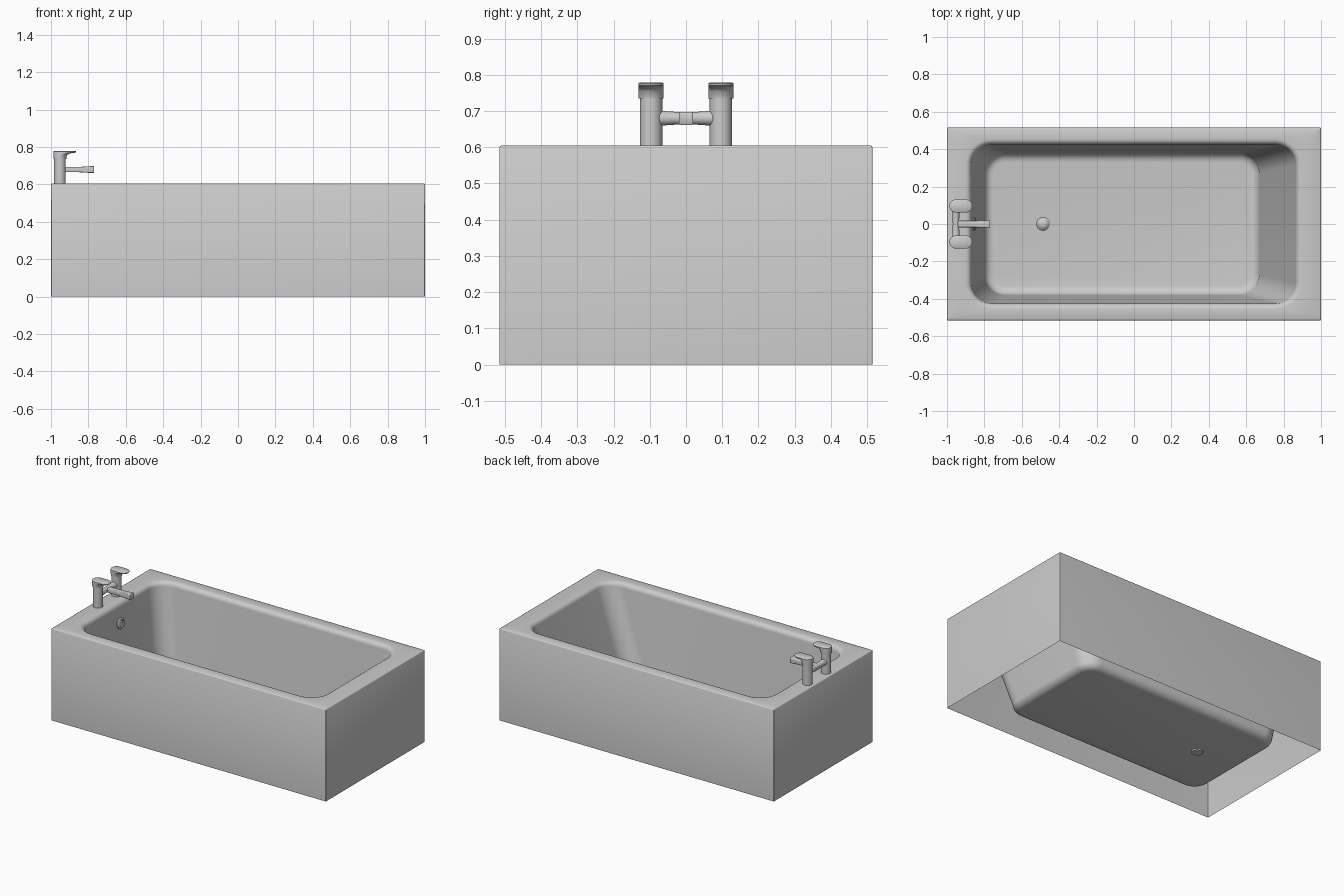
import bpy, bmesh, math
from math import sin, cos, pi

if "Cube" in bpy.data.objects:
    bpy.data.objects.remove(bpy.data.objects["Cube"])


def ring(x0, x1, y0, y1, r, z, n=10):
    """Rounded rectangle outline at height z."""
    pts = []
    corners = [(x1 - r, y1 - r), (x0 + r, y1 - r), (x0 + r, y0 + r), (x1 - r, y0 + r)]
    for q, (cx, cy) in enumerate(corners):
        for i in range(n + 1):
            a = (q + i / n) * pi / 2
            pts.append((cx + r * cos(a), cy + r * sin(a), z))
    return pts


def disc(r, z):
    return ring(-r, r, -r, r, r, z, 8)


def loft(name, rings, cap_start=True, cap_end=True, loc=(0, 0, 0), rot=(0, 0, 0), angle=40):
    bm = bmesh.new()
    loops = [[bm.verts.new(p) for p in r] for r in rings]
    for a, b in zip(loops, loops[1:]):
        for i in range(len(a)):
            j = (i + 1) % len(a)
            bm.faces.new((a[i], a[j], b[j], b[i]))
    if cap_start:
        bm.faces.new(loops[0][::-1])
    if cap_end:
        bm.faces.new(loops[-1])
    bmesh.ops.remove_doubles(bm, verts=bm.verts, dist=1e-5)
    me = bpy.data.meshes.new(name)
    bm.to_mesh(me)
    bm.free()
    ob = bpy.data.objects.new(name, me)
    ob.location, ob.rotation_euler = loc, rot
    bpy.context.collection.objects.link(ob)
    bpy.ops.object.select_all(action='DESELECT')
    ob.select_set(True)
    bpy.context.view_layer.objects.active = ob
    bpy.ops.object.shade_smooth_by_angle(angle=math.radians(angle))
    return ob


TOP, FLOOR, LIP, FIL = 0.605, 0.03, 0.03, 0.05


def outer(d, z):
    return ring(-1 + d, 1 - d, -0.515 + d, 0.515 - d, 0.004, z)


def basin(s, d, z):
    """s = 0 at the lip, 1 at the foot of the wall; d = outward offset."""
    y = 0.425 - 0.045 * s + d
    return ring(-0.87 + 0.07 * s - d, 0.865 - 0.195 * s + d, -y, y, 0.11 + d, z)


# Tub: a single open-bottomed skin of skirt, rim and basin
steps = [i / 6 * pi / 2 for i in range(7)]
rings = [outer(0, 0), outer(0, TOP - 0.006), outer(0.002, TOP - 0.002), outer(0.006, TOP)]
rings += [basin(0, LIP * (1 - sin(a)), TOP - LIP * (1 - cos(a))) for a in steps]
rings += [basin(1, -FIL * (1 - cos(a)), FLOOR + FIL * (1 - sin(a))) for a in steps]
loft("tub", rings, cap_start=False)

# Drain plug and overflow
loft("drain", [disc(0.034, -0.008), disc(0.036, 0.004), disc(0.03, 0.008),
               disc(0.026, 0.014), disc(0.014, 0.02), disc(0.005, 0.021)],
     loc=(-0.485, 0, FLOOR))
loft("overflow", [disc(0.036, -0.008), disc(0.036, 0.005), disc(0.031, 0.009),
                  disc(0.024, 0.009), disc(0.02, 0.004)],
     loc=(-0.856, 0, 0.48), rot=(0, pi / 2 - math.atan(0.07 / 0.495), 0))

# Tap pillars and lever handles
TX = -0.952
for side, y in (("front", -0.0965), ("back", 0.0965)):
    loft(side + "_tap_pillar", [disc(0.031, TOP - 0.005), disc(0.031, 0.737)], loc=(TX, y, 0))

    def lever(reach, r, z):
        return ring(-r, reach, -r, r, r, z)

    loft(side + "_tap_handle",
         [lever(0.034, 0.034, 0.735), lever(0.037, 0.035, 0.755), lever(0.05, 0.035, 0.765),
          lever(0.085, 0.035, 0.770), lever(0.087, 0.035, 0.776), lever(0.083, 0.031, 0.779)],
         loc=(TX, y, 0), angle=50)

# Cross bar between the pillars, narrowing to the middle
bar = [disc(0.017 + 0.005 * abs(t) ** 2, 0.08 * t) for t in [i / 6 for i in range(-6, 7)]]
loft("tap_cross_bar", bar, loc=(TX, 0, 0.68), rot=(pi / 2, 0, 0))

# Spout running out over the basin
loft("tap_spout", [ring(-h, h, -w, w, 0.005, z, 3) for h, w, z in
                   ((0.014, 0.018, 0), (0.014, 0.018, 0.1), (0.018, 0.02, 0.165),
                    (0.018, 0.02, 0.181), (0.016, 0.018, 0.183))],
     loc=(TX, 0, 0.679), rot=(0, pi / 2, 0))
